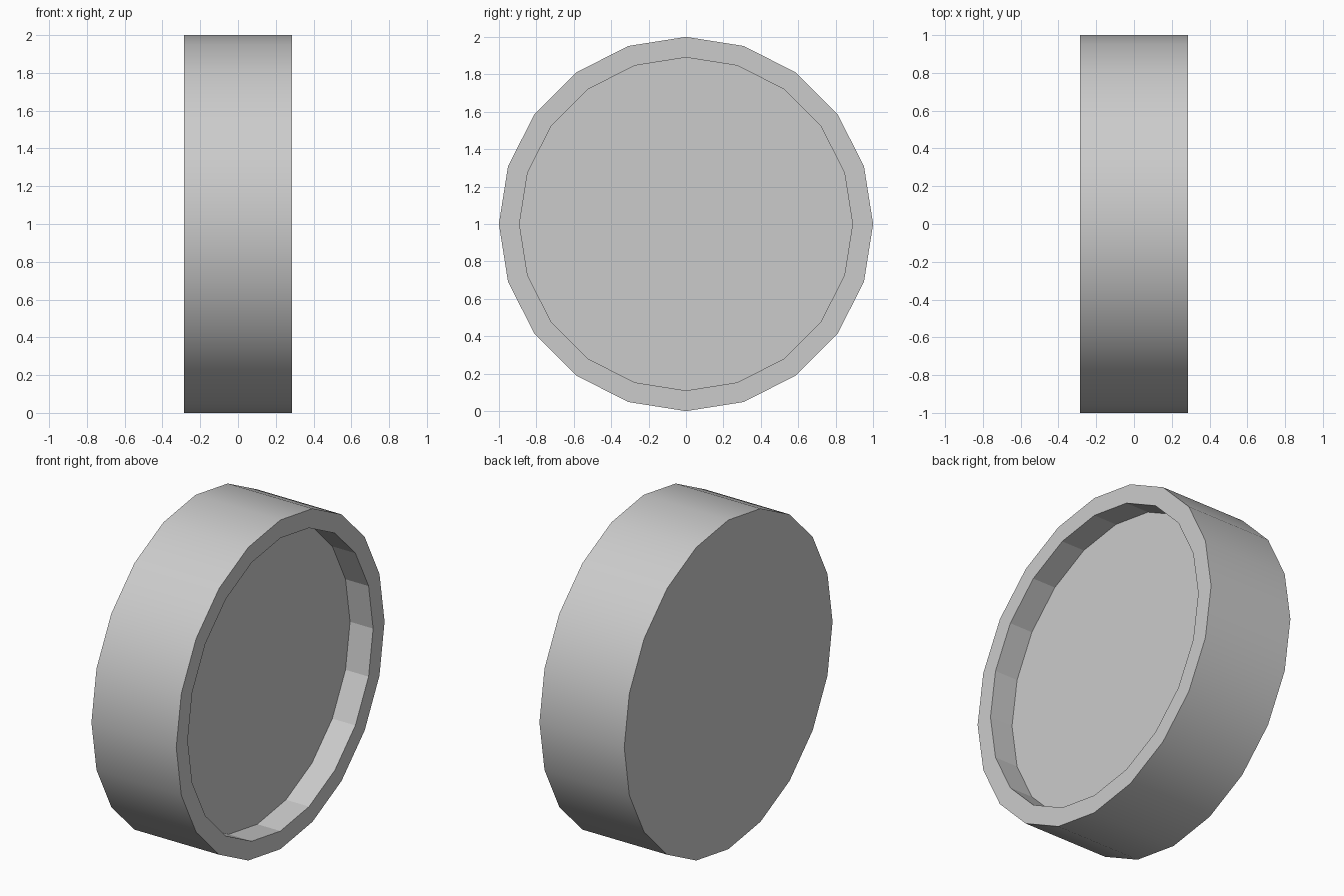
import bpy, bmesh
from math import sin, cos, tau

if "Cube" in bpy.data.objects:
    bpy.data.objects.remove(bpy.data.objects["Cube"])

SIDES = 20
HALF_WIDTH = 0.285
FLOOR_X = 0.13
RIM_RADIUS = 0.89

bm = bmesh.new()


def ring(x, radius):
    return [bm.verts.new((x, radius * sin(tau * i / SIDES), 1 + radius * cos(tau * i / SIDES)))
            for i in range(SIDES)]


def bridge(a, b, smooth=False):
    for i in range(SIDES):
        j = (i + 1) % SIDES
        bm.faces.new((a[i], a[j], b[j], b[i])).smooth = smooth


# Rings from the closed back, round the rim, down to the recessed floor
back = ring(-HALF_WIDTH, 1.0)
front = ring(HALF_WIDTH, 1.0)
lip = ring(HALF_WIDTH, RIM_RADIUS)
floor = ring(FLOOR_X, RIM_RADIUS)

bm.faces.new(back)
bridge(back, front, smooth=True)   # smooth outer wall
bridge(front, lip)                 # flat rim
bridge(lip, floor)                 # faceted recess wall
bm.faces.new(floor)
bmesh.ops.recalc_face_normals(bm, faces=bm.faces)

# Keep the wall's end edges sharp
for e in bm.edges:
    if e.calc_face_angle(0) > 0.6:
        e.smooth = False

mesh = bpy.data.meshes.new("recessed_disc")
bm.to_mesh(mesh)
bm.free()
bpy.context.collection.objects.link(bpy.data.objects.new("recessed_disc", mesh))
